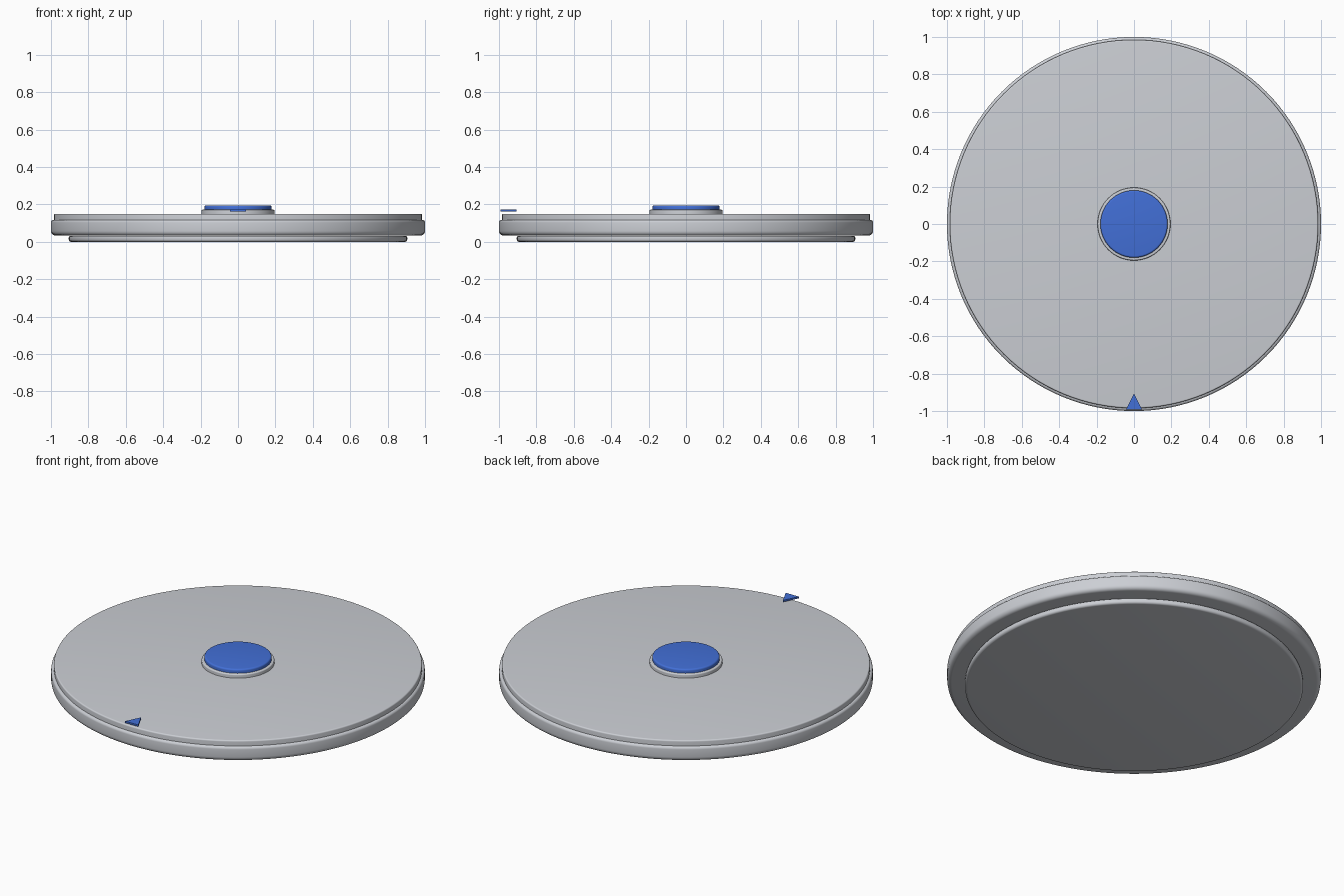
import bpy, bmesh, math

if "Cube" in bpy.data.objects:
    bpy.data.objects.remove(bpy.data.objects["Cube"])


def material(name, color):
    m = bpy.data.materials.new(name)
    m.diffuse_color = (*color, 1)
    m.use_nodes = True
    m.node_tree.nodes["Principled BSDF"].inputs["Base Color"].default_value = m.diffuse_color
    return m


GREY = material("light_grey", (0.60, 0.62, 0.66))
BLUE = material("blue", (0.055, 0.16, 0.68))


def finish(bm, name, mat):
    bmesh.ops.recalc_face_normals(bm, faces=bm.faces)
    mesh = bpy.data.meshes.new(name)
    bm.to_mesh(mesh)
    bm.free()
    mesh.materials.append(mat)
    obj = bpy.data.objects.new(name, mesh)
    bpy.context.collection.objects.link(obj)
    bpy.ops.object.select_all(action='DESELECT')
    obj.select_set(True)
    bpy.context.view_layer.objects.active = obj
    return obj


def disc(name, radius, z0, z1, mat, round_low=0.0, round_high=0.0, sides=128, steps=5):
    """Solid disc with separately rounded lower and upper rims."""
    profile = []
    for rad, z, start in ((round_low, z0 + round_low, -90), (round_high, z1 - round_high, 0)):
        count = steps if rad else 0
        for i in range(count + 1):
            a = math.radians(start + 90 * i / max(count, 1))
            profile.append((radius - rad + rad * math.cos(a), z + rad * math.sin(a)))
    bm = bmesh.new()
    rings = []
    for r, z in profile:
        rings.append([bm.verts.new((r * math.cos(math.tau * k / sides),
                                    r * math.sin(math.tau * k / sides), z))
                      for k in range(sides)])
    for low, high in zip(rings, rings[1:]):
        for k in range(sides):
            n = (k + 1) % sides
            bm.faces.new((low[k], low[n], high[n], high[k]))
    bm.faces.new(rings[0][::-1])
    bm.faces.new(rings[-1])
    obj = finish(bm, name, mat)
    bpy.ops.object.shade_smooth_by_angle(angle=math.radians(35))
    return obj


# Stacked body
disc("foot", 0.905, 0.005, 0.036, GREY, 0.014, 0.008)
disc("body", 1.0, 0.033, 0.118, GREY, 0.025, 0.015)
disc("top_plate", 0.985, 0.10, 0.15, GREY, 0, 0.008)

# Centre button on its collar
disc("button_collar", 0.195, 0.145, 0.172, GREY, 0, 0.006, sides=64)
disc("button", 0.18, 0.165, 0.195, BLUE, 0, 0.01, sides=64)

# Triangular pointer at the front rim
bm = bmesh.new()
tri = bm.faces.new([bm.verts.new(p) for p in
                    ((-0.043, -0.992, 0.163), (0.043, -0.992, 0.163), (0, -0.905, 0.163))])
top = bmesh.ops.extrude_face_region(bm, geom=[tri])["geom"]
bmesh.ops.translate(bm, vec=(0, 0, 0.01),
                    verts=[v for v in top if isinstance(v, bmesh.types.BMVert)])
finish(bm, "pointer", BLUE)

# Stand the model exactly on the ground
for obj in bpy.data.objects:
    obj.location.z = -0.005
    if obj.name in {"button", "pointer", "top_plate", "button_collar", "body"}:
        obj.location.z = 0
